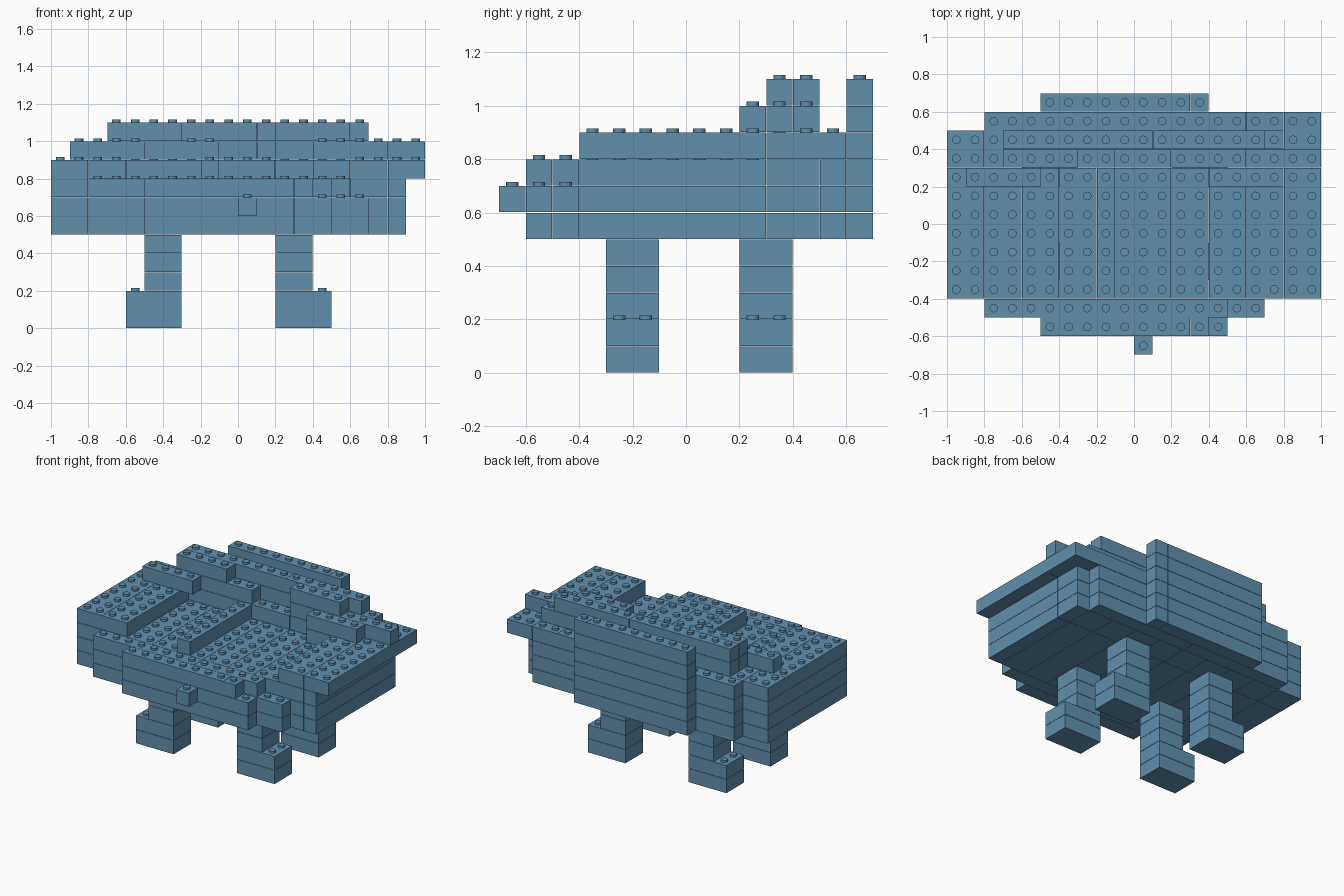
import bpy
import bmesh
from mathutils import Matrix

cube = bpy.data.objects.get("Cube")
if cube:
    bpy.data.objects.remove(cube, do_unlink=True)

UNIT = 0.1        # one brick cell, in every direction
GAP = 0.001       # seam left around each brick
STUD_RADIUS = 0.023
STUD_HEIGHT = 0.015

blue = bpy.data.materials.new("slate blue")
blue.use_nodes = True
colour = (0.12, 0.28, 0.42, 1)
blue.diffuse_color = colour
blue.node_tree.nodes["Principled BSDF"].inputs["Base Color"].default_value = colour


def cells(rects):
    return {(x, y) for x0, y0, x1, y1 in rects
            for x in range(x0, x1) for y in range(y0, y1)}


def add_brick(bm, x0, y0, x1, y1, level):
    size = ((x1 - x0) * UNIT - 2 * GAP, (y1 - y0) * UNIT - 2 * GAP, UNIT - 2 * GAP)
    centre = ((x0 + x1) / 2 * UNIT, (y0 + y1) / 2 * UNIT, (level + 0.5) * UNIT)
    bmesh.ops.create_cube(bm, size=1,
                          matrix=Matrix.Translation(centre) @ Matrix.Diagonal((*size, 1)))


def add_stud(bm, x, y, level):
    spot = ((x + 0.5) * UNIT, (y + 0.5) * UNIT, (level + 1) * UNIT + STUD_HEIGHT / 2 - GAP)
    bmesh.ops.create_cone(bm, cap_ends=True, segments=12, radius1=STUD_RADIUS,
                          radius2=STUD_RADIUS, depth=STUD_HEIGHT + GAP,
                          matrix=Matrix.Translation(spot))


def spans(start, end, step):
    return [(a, min(a + step, end)) for a in range(start, end, step)]


def build_course(name, level, rects, above):
    """One layer of bricks, with studs wherever nothing sits on top."""
    bm = bmesh.new()
    for x0, y0, x1, y1 in rects:
        # wide areas are laid as two-wide bricks running front to back
        wide = y1 - y0 > 2
        for a, b in spans(x0, x1, 2 if wide else 8):
            for c, d in spans(y0, y1, 7 if wide else 1):
                add_brick(bm, a, c, b, d, level)
    for x, y in sorted(cells(rects) - cells(above)):
        add_stud(bm, x, y, level)
    mesh = bpy.data.meshes.new(name)
    bm.to_mesh(mesh)
    bm.free()
    mesh.materials.append(blue)
    bpy.context.collection.objects.link(bpy.data.objects.new(name, mesh))


# Footprints as (x0, y0, x1, y1) in cells
core = (-10, -4, 9, 5)
back_row = (-8, 5, 8, 6)
rear_panel = [(-5, 6, 3, 7), (3, 6, 4, 7)]
body = [core, back_row] + rear_panel

lower = body + [(-8, -5, 7, -4), (-5, -6, 5, -5)]
middle = lower + [(0, -7, 1, -6)]
seat = body + [(-8, -5, 5, -4), (-5, -6, 4, -5)]
arms = rear_panel + [
    (-10, -4, -6, 5),                    # one arm
    (6, -4, 10, 6),                      # other arm
    (-2, -4, -1, 3),                     # ridge across the seat
    (4, 2, 6, 3),
    (-6, 3, 6, 5), (-8, 5, 6, 6),        # base of the backrest
]
backrest_lower = rear_panel + [
    (-9, 2, -5, 3), (4, 2, 8, 3),
    (-7, 3, -1, 4), (2, 3, 10, 4),
    (-7, 4, 1, 5), (1, 4, 8, 5),
]
backrest_upper = rear_panel + [
    (-7, 3, -3, 4), (2, 3, 6, 4),
    (-7, 4, 1, 5), (1, 4, 7, 5),
]

courses = [("body_lower", lower), ("body_middle", middle), ("seat", seat),
           ("arms", arms), ("backrest_lower", backrest_lower),
           ("backrest_upper", backrest_upper), ("", [])]
for i, (name, rects) in enumerate(courses[:-1]):
    build_course(name, 5 + i, rects, courses[i + 1][1])

# Four legs with feet that point outwards
for side, post_x, foot_x in (("right", -5, -6), ("left", 2, 2)):
    for end, y in (("front", -3), ("back", 2)):
        bm = bmesh.new()
        for level in range(5):
            if level < 2:
                add_brick(bm, foot_x, y, foot_x + 3, y + 2, level)
            else:
                add_brick(bm, post_x, y, post_x + 2, y + 2, level)
        toe = foot_x if side == "right" else foot_x + 2
        for row in (y, y + 1):
            add_stud(bm, toe, row, 1)
        name = f"{end}_{side}_leg"
        mesh = bpy.data.meshes.new(name)
        bm.to_mesh(mesh)
        bm.free()
        mesh.materials.append(blue)
        bpy.context.collection.objects.link(bpy.data.objects.new(name, mesh))
